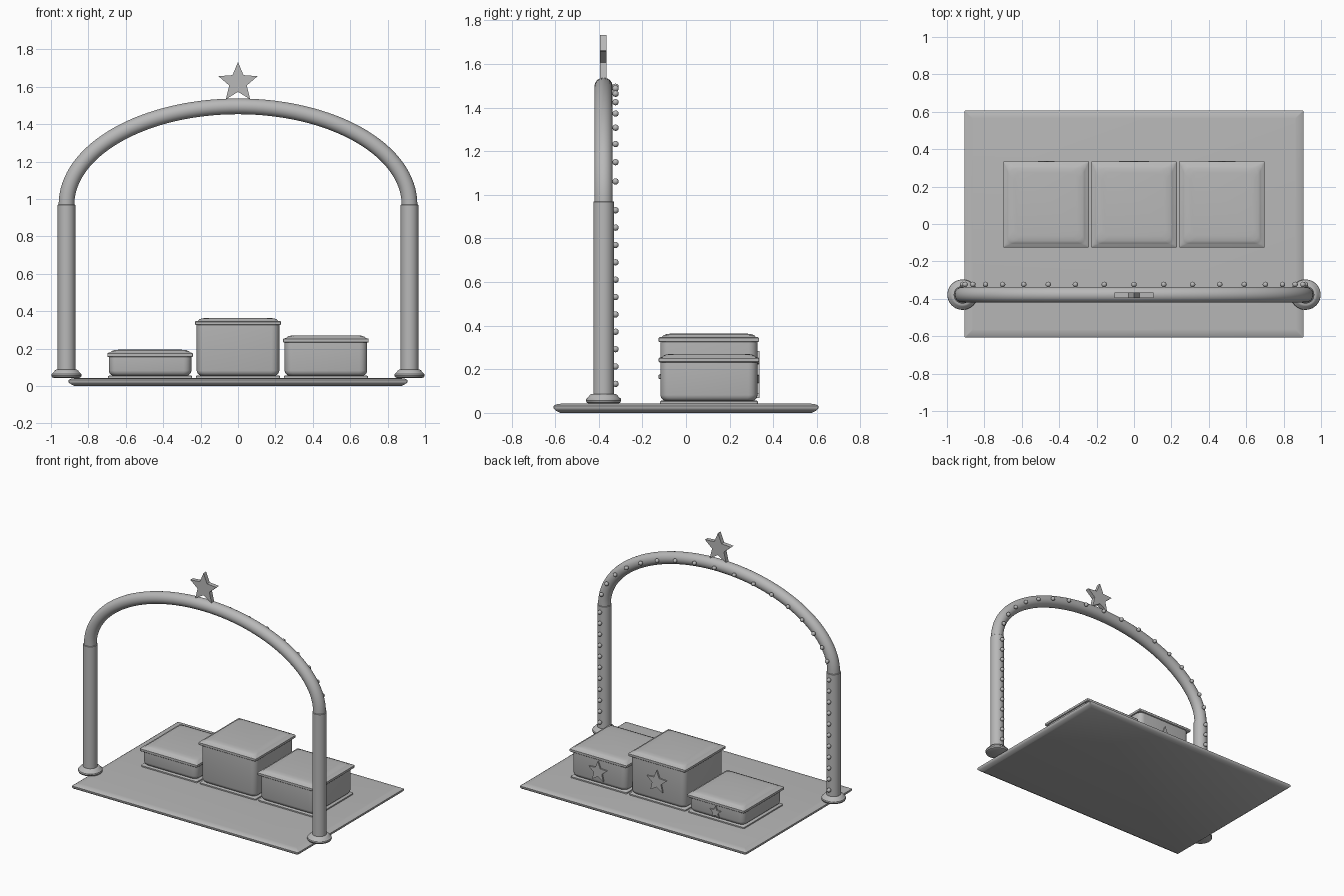
import bpy, bmesh, math
from mathutils import Matrix

default = bpy.data.objects.get("Cube")
if default:
    bpy.data.objects.remove(default, do_unlink=True)

grey = bpy.data.materials.new("plain_grey")
grey.use_nodes = True
COLOUR = (0.48, 0.48, 0.48, 1)
grey.diffuse_color = COLOUR
grey.node_tree.nodes["Principled BSDF"].inputs["Base Color"].default_value = COLOUR

ARCH_Y = -0.378
POST_X = 0.917
SPRING_Z = 0.97
RISE = 0.525
BOX_Y = 0.105


def finish(name, bm, smooth=True, angle=35):
    """Turn a bmesh into a named, shaded object."""
    bmesh.ops.recalc_face_normals(bm, faces=bm.faces)
    mesh = bpy.data.meshes.new(name)
    bm.to_mesh(mesh)
    bm.free()
    obj = bpy.data.objects.new(name, mesh)
    bpy.context.collection.objects.link(obj)
    mesh.materials.append(grey)
    if smooth:
        bpy.ops.object.select_all(action='DESELECT')
        obj.select_set(True)
        bpy.context.view_layer.objects.active = obj
        bpy.ops.object.shade_smooth_by_angle(angle=math.radians(angle))
    return obj


def loft(bm, rings):
    """Skin closed rings of points and cap both ends."""
    loops = [[bm.verts.new(p) for p in ring] for ring in rings]
    n = len(loops[0])
    for a, b in zip(loops, loops[1:]):
        for i in range(n):
            j = (i + 1) % n
            bm.faces.new((a[i], a[j], b[j], b[i]))
    bm.faces.new(loops[0][::-1])
    bm.faces.new(loops[-1])


def round_rect(x, y, z, hx, hy, r, steps=5):
    """Rectangle outline with rounded corners."""
    pts = []
    for q, (sx, sy) in enumerate(((1, 1), (-1, 1), (-1, -1), (1, -1))):
        for k in range(steps + 1):
            a = (q + k / steps) * math.pi / 2
            pts.append((x + sx * (hx - r) + r * math.cos(a),
                        y + sy * (hy - r) + r * math.sin(a), z))
    return pts


def slab(name, x, y, hx, hy, tiers, angle=35):
    """Stacked rounded rectangles; tiers are (inset, height, corner radius)."""
    bm = bmesh.new()
    loft(bm, [round_rect(x, y, z, hx - d, hy - d, r) for d, z, r in tiers])
    return finish(name, bm, angle=angle)


def lathe(name, x, y, profile, sides=40):
    bm = bmesh.new()
    turn = [2 * math.pi * i / sides for i in range(sides)]
    loft(bm, [[(x + r * math.cos(a), y + r * math.sin(a), z) for a in turn]
              for r, z in profile])
    return finish(name, bm)


def star(name, x, z, radius, y0, y1):
    """Upright five-pointed star between two depths."""
    def ring(y):
        pts = []
        for i in range(10):
            r = radius if i % 2 == 0 else radius * 0.45
            a = math.pi / 2 + i * math.pi / 5
            pts.append((x + r * math.cos(a), y, z + r * math.sin(a)))
        return pts
    bm = bmesh.new()
    loft(bm, [ring(y0), ring(y1)])
    return finish(name, bm, smooth=False)


# Base platform with softened edges
slab("platform", 0, 0, 0.905, 0.607,
     [(0.03, 0.0, 0.004), (0.008, 0.012, 0.004), (0, 0.02, 0.004),
      (0, 0.032, 0.004), (0.012, 0.039, 0.004), (0.04, 0.043, 0.004)], angle=50)

# Posts and their round feet
for side, sx in (("left", 1), ("right", -1)):
    x = sx * POST_X
    lathe(side + "_post", x, ARCH_Y,
          [(0.047, 0.06), (0.047, SPRING_Z - 0.002), (0.045, SPRING_Z)])
    lathe(side + "_foot", x, ARCH_Y,
          [(0.068, 0.043), (0.077, 0.047), (0.081, 0.056), (0.079, 0.065),
           (0.07, 0.073), (0.062, 0.083), (0.055, 0.087)])

# Elliptical arch tube
bm = bmesh.new()
rings = []
for i in range(65):
    t = math.pi * i / 64
    nx, nz = RISE * math.cos(t), POST_X * math.sin(t)
    length = math.hypot(nx, nz)
    ring = []
    for k in range(28):
        a = 2 * math.pi * k / 28
        out = 0.042 * math.cos(a) / length
        ring.append((POST_X * math.cos(t) + nx * out,
                     ARCH_Y + 0.042 * math.sin(a),
                     SPRING_Z + RISE * math.sin(t) + nz * out))
    rings.append(ring)
loft(bm, rings)
finish("arch", bm)

# Small round bulbs along the back of the posts and arch
spots = [(sx * POST_X, 0.133 + 0.0796 * i) for sx in (-1, 1) for i in range(11)]
for i in range(1, 18):
    t = math.radians(10 * i)
    spots.append((POST_X * math.cos(t), SPRING_Z + RISE * math.sin(t)))
bm = bmesh.new()
for x, z in spots:
    bmesh.ops.create_uvsphere(bm, u_segments=16, v_segments=10, radius=0.0145,
                              matrix=Matrix.Translation((x, -0.323, z)))
finish("bulbs", bm, angle=60)

# Star on top of the arch
star("top_star", 0, 1.622, 0.11, -0.395, -0.365)

# Three lidded boxes: name, centre, lid underside, star size, star height
for name, x, top, size, star_z in (("low_box", -0.47, 0.155, 0.046, 0.106),
                                   ("tall_box", 0, 0.325, 0.083, 0.2),
                                   ("middle_box", 0.47, 0.232, 0.076, 0.147)):
    slab(name + "_plate", x, BOX_Y, 0.225, 0.225,
         [(0, 0.042, 0.01), (0, 0.052, 0.01), (0.006, 0.056, 0.01)])
    slab(name + "_body", x, BOX_Y, 0.221, 0.223,
         [(0.03, 0.054, 0.03), (0.014, 0.058, 0.035), (0.004, 0.068, 0.04),
          (0, 0.082, 0.042), (0, top + 0.01, 0.042)], angle=50)
    slab(name + "_lid", x, BOX_Y, 0.229, 0.23,
         [(0.003, top, 0.004), (0, top + 0.003, 0.004), (0, top + 0.018, 0.004),
          (0.004, top + 0.022, 0.006), (0.016, top + 0.024, 0.02),
          (0.022, top + 0.031, 0.03), (0.035, top + 0.036, 0.04),
          (0.06, top + 0.039, 0.04)], angle=40)
    star(name + "_star", x, star_z, size, BOX_Y + 0.215, BOX_Y + 0.233)
